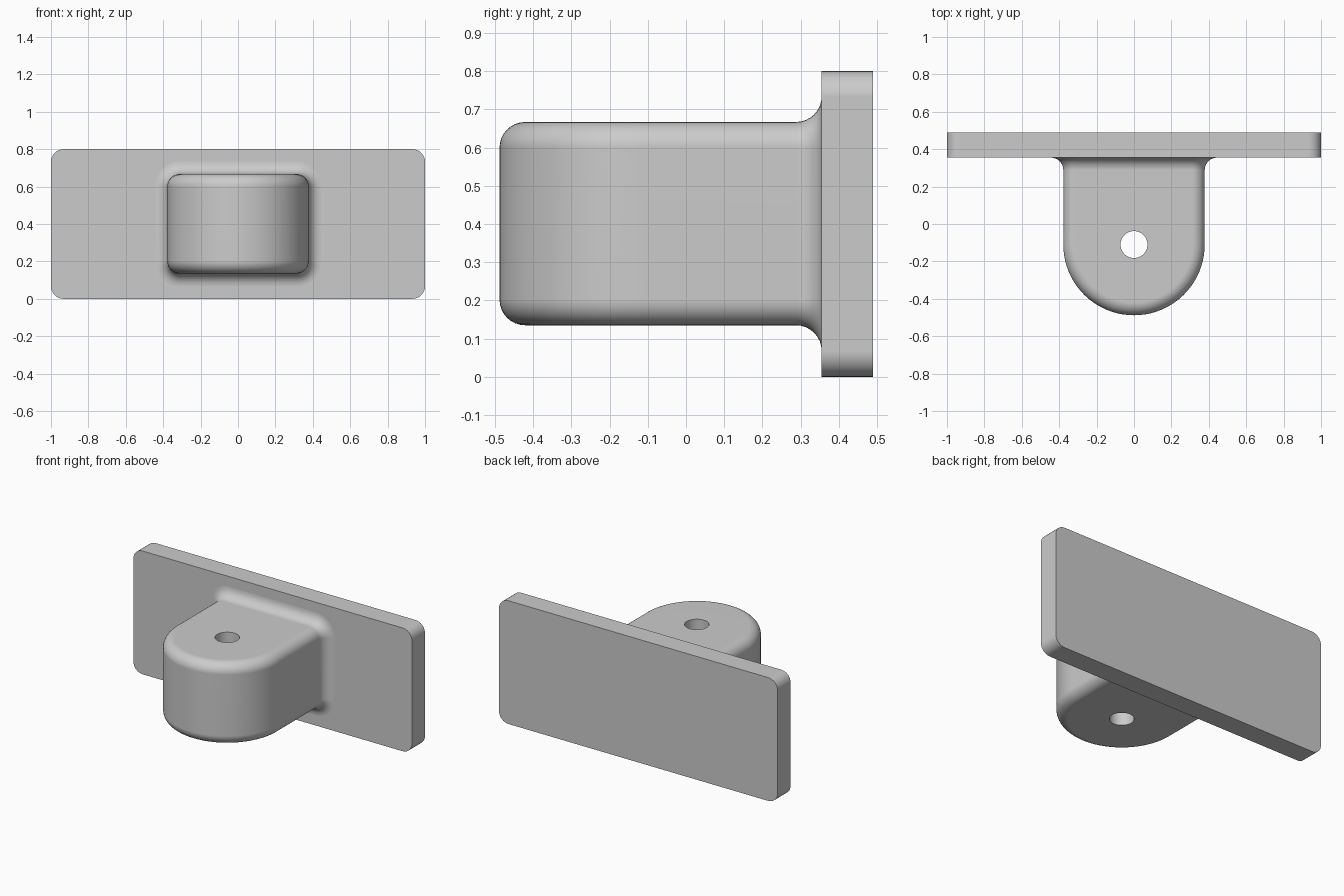
import bpy, bmesh
from math import cos, sin, pi

cube = bpy.data.objects.get("Cube")
if cube:
    bpy.data.objects.remove(cube, do_unlink=True)

R = 0.067                      # shared radius for rounds and fillet
PLATE_FRONT, PLATE_BACK = 0.355, 0.489
HALF_W, NOSE_Y = 0.378, -0.11  # boss half width and nose centre
Z_LOW, Z_HIGH = 0.135, 0.667
HOLE_R = 0.072
ROUND, ARC = 8, 40             # segments in a round and in the nose

grey = bpy.data.materials.new("light_grey")
grey.use_nodes = True
grey.diffuse_color = (0.6, 0.6, 0.6, 1)
bsdf = next(n for n in grey.node_tree.nodes if n.type == 'BSDF_PRINCIPLED')
bsdf.inputs["Base Color"].default_value = grey.diffuse_color


def finish(bm, name):
    bmesh.ops.recalc_face_normals(bm, faces=bm.faces)
    mesh = bpy.data.meshes.new(name)
    bm.to_mesh(mesh)
    bm.free()
    mesh.materials.append(grey)
    obj = bpy.data.objects.new(name, mesh)
    bpy.context.collection.objects.link(obj)
    bpy.ops.object.select_all(action='DESELECT')
    obj.select_set(True)
    bpy.context.view_layer.objects.active = obj
    bpy.ops.object.shade_smooth_by_angle(angle=pi / 6)
    mod = obj.modifiers.new("Clean shading", 'WEIGHTED_NORMAL')
    mod.keep_sharp = True


# Back plate: box with rounded corners
bm = bmesh.new()
bmesh.ops.create_cube(bm, size=1)
for v in bm.verts:
    v.co.x *= 2
    v.co.y = PLATE_BACK if v.co.y > 0 else PLATE_FRONT
    v.co.z = 0.8 if v.co.z > 0 else 0
corners = [e for e in bm.edges
           if abs(e.verts[0].co.y - e.verts[1].co.y) > 0.1]
bmesh.ops.bevel(bm, geom=corners, offset=R, segments=ROUND,
                profile=0.5, affect='EDGES')
finish(bm, "back_plate")


# Boss: rounded side profile swept around a U, flaring into the plate
def profile(flare):
    """Outward offset and height from the bottom round to the top round."""
    points = []
    for centre, start in ((Z_LOW + R, -pi / 2), (Z_HIGH - R, 0)):
        for k in range(ROUND + 1):
            a = start + k * pi / 2 / ROUND
            points.append(((R + flare) * cos(a) - R,
                           centre + (R + flare) * sin(a)))
    return points


bm = bmesh.new()


def side_column(side, y, flare):
    return [bm.verts.new((side * (HALF_W + off), y, z))
            for off, z in profile(flare)]


def nose_column(a):
    return [bm.verts.new(((HALF_W + off) * cos(a),
                          NOSE_Y + (HALF_W + off) * sin(a), z))
            for off, z in profile(0)]


# Fillet stations, beginning slightly inside the plate
stations = [(PLATE_FRONT + 0.03, R)]
for k in range(ROUND, -1, -1):
    b = k * pi / 2 / ROUND
    stations.append((PLATE_FRONT - R + R * sin(b), R * (1 - cos(b))))

right = [side_column(1, y, f) for y, f in stations]
nose = [nose_column(-pi * j / ARC) for j in range(ARC + 1)]
left = [side_column(-1, y, f) for y, f in stations]
columns = right + nose + left[::-1]
for c0, c1 in zip(columns, columns[1:]):
    for i in range(len(c0) - 1):
        bm.faces.new((c0[i], c0[i + 1], c1[i + 1], c1[i]))
bm.faces.new(right[0] + left[0][::-1])

# Top and bottom faces around the through hole
rings = []
for end, z in ((0, Z_LOW), (-1, Z_HIGH)):
    for i in range(len(stations) - 1):
        bm.faces.new((right[i][end], right[i + 1][end],
                      left[i + 1][end], left[i][end]))
    ring = [bm.verts.new((HOLE_R * cos(-pi * j / ARC),
                          NOSE_Y + HOLE_R * sin(-pi * j / ARC), z))
            for j in range(2 * ARC)]
    for j in range(ARC):
        bm.faces.new((nose[j][end], nose[j + 1][end], ring[j + 1], ring[j]))
    bm.faces.new([nose[0][end], right[-1][end], left[-1][end],
                  nose[-1][end]] + ring[ARC:] + [ring[0]])
    rings.append(ring)

# Hole wall
low, high = rings
for j in range(2 * ARC):
    k = (j + 1) % (2 * ARC)
    bm.faces.new((low[j], low[k], high[k], high[j]))
finish(bm, "rounded_boss")
